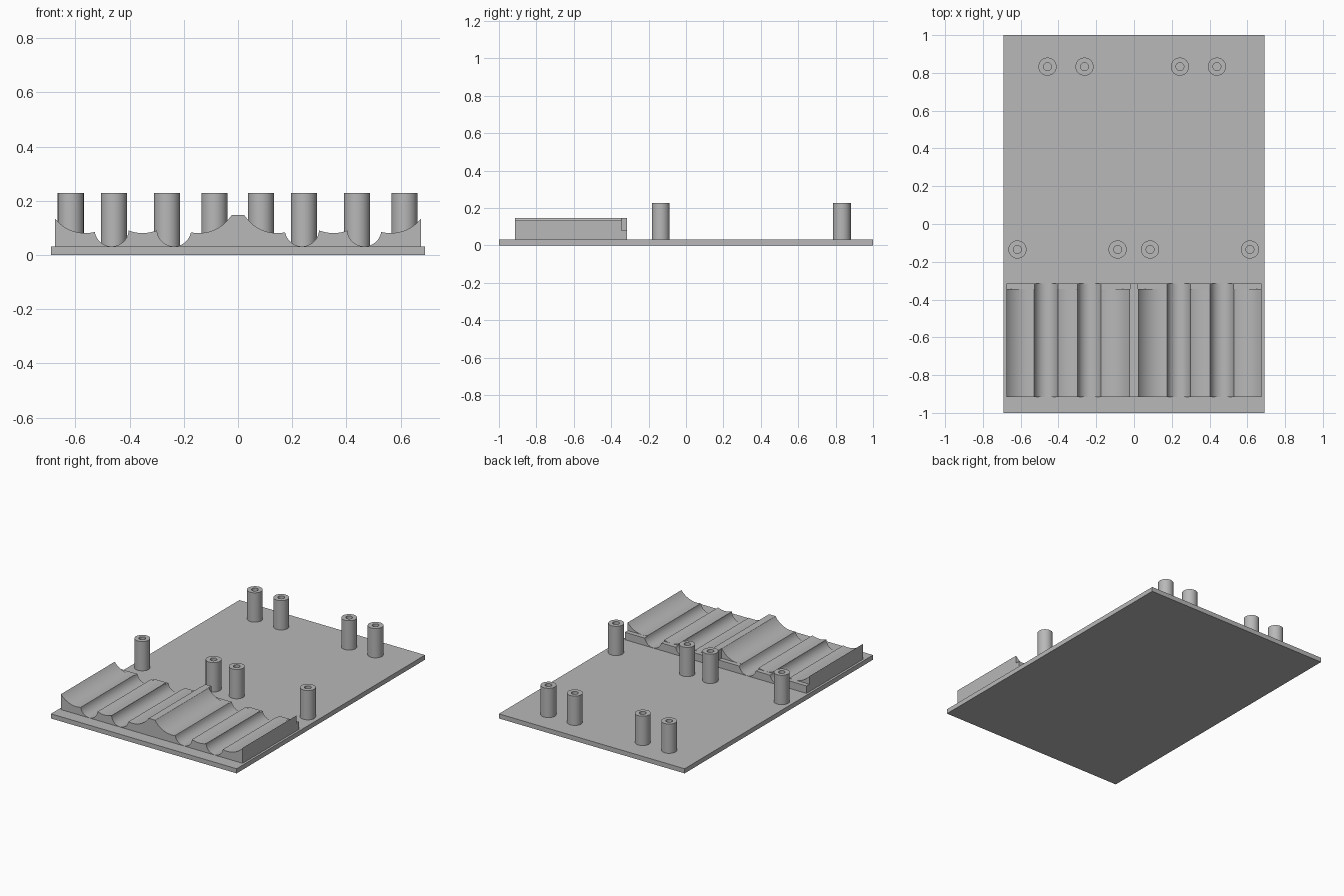
import bpy, bmesh, math

cube = bpy.data.objects.get("Cube")
if cube:
    bpy.data.objects.remove(cube, do_unlink=True)

grey = bpy.data.materials.new("plain grey")
grey.use_nodes = True
colour = (0.48, 0.48, 0.48, 1)
grey.diffuse_color = colour
grey.node_tree.nodes["Principled BSDF"].inputs["Base Color"].default_value = colour

PLATE_TOP = 0.031


def finish(bm, name, angle=30):
    bmesh.ops.recalc_face_normals(bm, faces=bm.faces)
    mesh = bpy.data.meshes.new(name)
    bm.to_mesh(mesh)
    bm.free()
    mesh.materials.append(grey)
    ob = bpy.data.objects.new(name, mesh)
    bpy.context.collection.objects.link(ob)
    bpy.ops.object.select_all(action="DESELECT")
    ob.select_set(True)
    bpy.context.view_layer.objects.active = ob
    bpy.ops.object.shade_smooth_by_angle(angle=math.radians(angle))
    return ob


# Base plate
bm = bmesh.new()
bmesh.ops.create_cube(bm, size=1)
for v in bm.verts:
    v.co = (v.co.x * 1.38, v.co.y * 2, (v.co.z + 0.5) * PLATE_TOP)
finish(bm, "base_plate")

# Hollow posts
def post(name, x, y, outer=0.048, inner=0.021, top=0.228, sides=32):
    bm = bmesh.new()
    rings = []
    for r, z in ((outer, PLATE_TOP), (outer, top), (inner, top), (inner, PLATE_TOP)):
        rings.append([bm.verts.new((x + r * math.cos(2 * math.pi * i / sides),
                                    y + r * math.sin(2 * math.pi * i / sides), z))
                      for i in range(sides)])
    for a, b in zip(rings, rings[1:]):
        for i in range(sides):
            j = (i + 1) % sides
            bm.faces.new((a[i], a[j], b[j], b[i]))
    finish(bm, name)


for i, x in enumerate((-0.458, -0.262, 0.243, 0.439)):
    post(f"back_post_{i + 1}", x, 0.833)
for i, x in enumerate((-0.617, -0.087, 0.085, 0.614)):
    post(f"middle_post_{i + 1}", x, -0.135)

# Cradle block: wide shallow troughs crossed by narrow deep channels
HALF, RIDGE, SHELF = 0.675, 0.022, 0.081
TROUGHS = [(c, 0.225, 0.144) for c in (0.145, 0.352, 0.563)]
CHANNELS = [(c, 0.095, 0.063) for c in (0.236, 0.466)]


def height(x):
    z = 0.147
    for c, cz, r in TROUGHS + CHANNELS:
        d = abs(abs(x) - c)
        if d < r:
            z = min(z, cz - math.sqrt(r * r - d * d))
    return z


def shelf_height(x):
    return height(x) if abs(x) <= RIDGE else min(height(x), SHELF)


# Even samples, plus tight ones at the channel rims and central ridge
half_xs = {0.0, RIDGE, RIDGE + 0.0002, HALF}
half_xs |= {HALF * i / 110 for i in range(4, 110)}
for c, cz, r in CHANNELS:
    for k in range(25):
        half_xs.add(c - r * math.cos(math.pi * k / 24))
xs = sorted(half_xs | {-x for x in half_xs})

bm = bmesh.new()
sections = []
for y, rule in ((-0.915, height), (-0.345, height), (-0.345, shelf_height), (-0.315, shelf_height)):
    tops = [bm.verts.new((x, y, rule(x))) for x in xs]
    ends = [bm.verts.new((s * HALF, y, PLATE_TOP - 0.002)) for s in (1, -1)]
    sections.append(tops + ends)
for a, b in zip(sections, sections[1:]):
    for i in range(len(a)):
        j = (i + 1) % len(a)
        bm.faces.new((a[i], a[j], b[j], b[i]))
bm.faces.new(sections[0])
bm.faces.new(sections[-1][::-1])
bmesh.ops.remove_doubles(bm, verts=bm.verts, dist=0.00005)
finish(bm, "cradle_block", 25)
